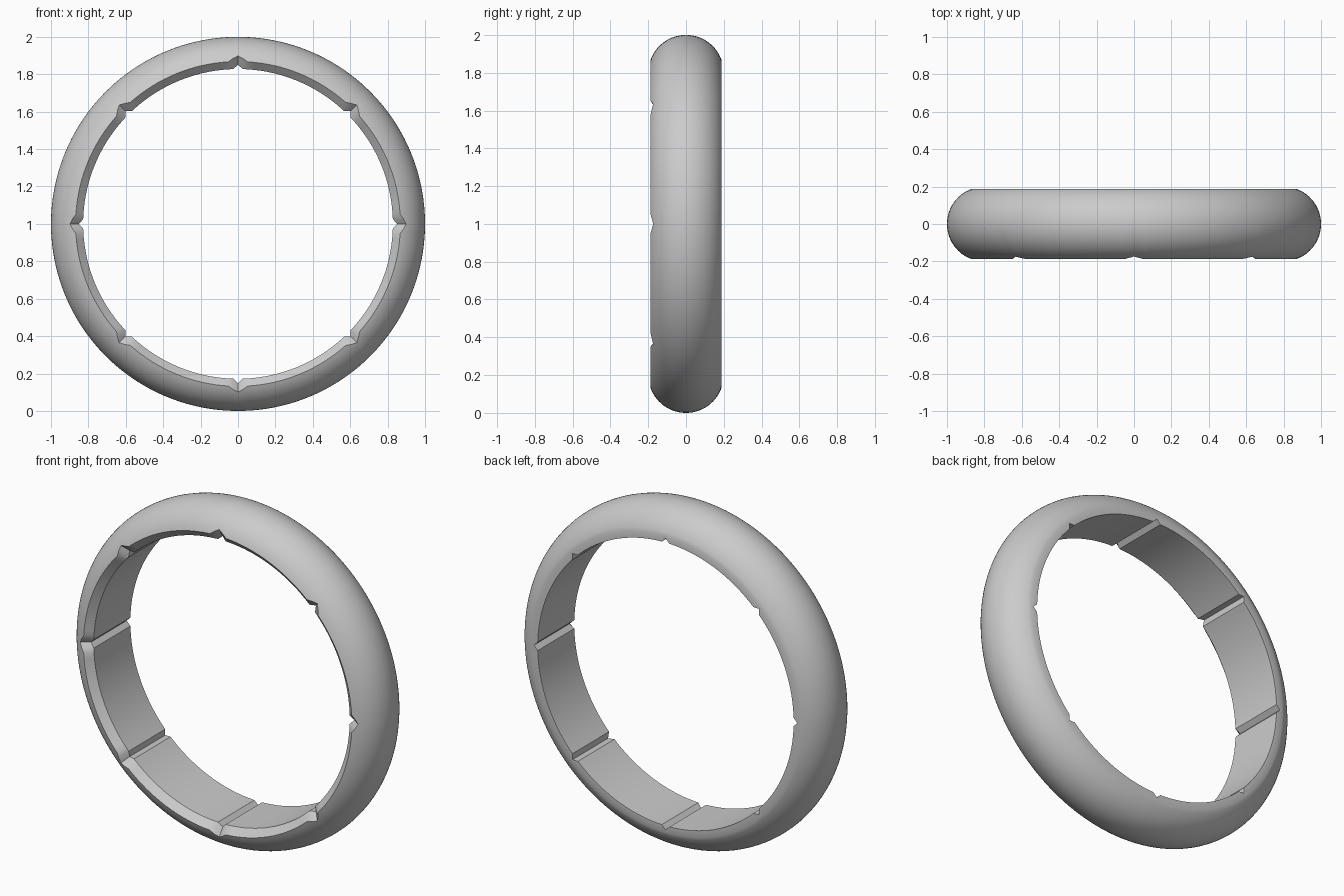
import bpy, bmesh
from math import sin, cos, asin, radians, pi

cube = bpy.data.objects.get("Cube")
if cube:
    bpy.data.objects.remove(cube, do_unlink=True)

# Main dimensions
CORE, TUBE = 0.8, 0.2          # centre radius and roundness of the outer wall
HALF = 0.188                   # half depth of the ring
BORE = 0.828                   # radius of the hole
NOTCHES, STEPS, ARC = 8, 16, 28
INNER_HALF, OUTER_HALF = 0.03, 0.06   # half angles of a notch at bore and rim


def section(offset):
    """Cross-section (radius, depth) at an angle from the nearest notch."""
    k_in = max(0, 1 - abs(offset) / INNER_HALF)
    k_out = max(0, 1 - abs(offset) / OUTER_HALF)
    back = asin(HALF / TUBE)
    front = -asin((HALF - 0.014 * k_out) / TUBE)
    r = BORE + 0.024 * k_in
    points = [(r, HALF), (r, -0.15 + 0.01 * k_in)]
    for i in range(ARC + 1):
        a = front + (back - front) * i / ARC
        points.append((CORE + TUBE * cos(a), TUBE * sin(a)))
    return points


# Angles within one notch period: the notch itself, then the plain span
period = 2 * pi / NOTCHES
span = period - 2 * OUTER_HALF
offsets = [-OUTER_HALF, -INNER_HALF, 0, INNER_HALF]
offsets += [OUTER_HALF + span * i / STEPS for i in range(STEPS)]

# Sweep the section round the ring
bm = bmesh.new()
rings = []
for n in range(NOTCHES):
    for off in offsets:
        a = n * period + off
        rings.append([bm.verts.new((r * cos(a), y, 1 + r * sin(a)))
                      for r, y in section(off)])
for j, ring in enumerate(rings):
    nxt = rings[(j + 1) % len(rings)]
    for i in range(len(ring)):
        k = (i + 1) % len(ring)
        bm.faces.new((ring[i], ring[k], nxt[k], nxt[i]))
bmesh.ops.recalc_face_normals(bm, faces=bm.faces)

mesh = bpy.data.meshes.new("notched_ring")
bm.to_mesh(mesh)
bm.free()
obj = bpy.data.objects.new("notched_ring", mesh)
bpy.context.collection.objects.link(obj)

# Plain grey finish
grey = bpy.data.materials.new("grey")
grey.use_nodes = True
grey.diffuse_color = (0.6, 0.6, 0.6, 1)
grey.node_tree.nodes["Principled BSDF"].inputs["Base Color"].default_value = (0.6, 0.6, 0.6, 1)
mesh.materials.append(grey)

# Smooth walls with crisp notch and bevel edges
bpy.ops.object.select_all(action='DESELECT')
obj.select_set(True)
bpy.context.view_layer.objects.active = obj
bpy.ops.object.shade_smooth_by_angle(angle=radians(26))
